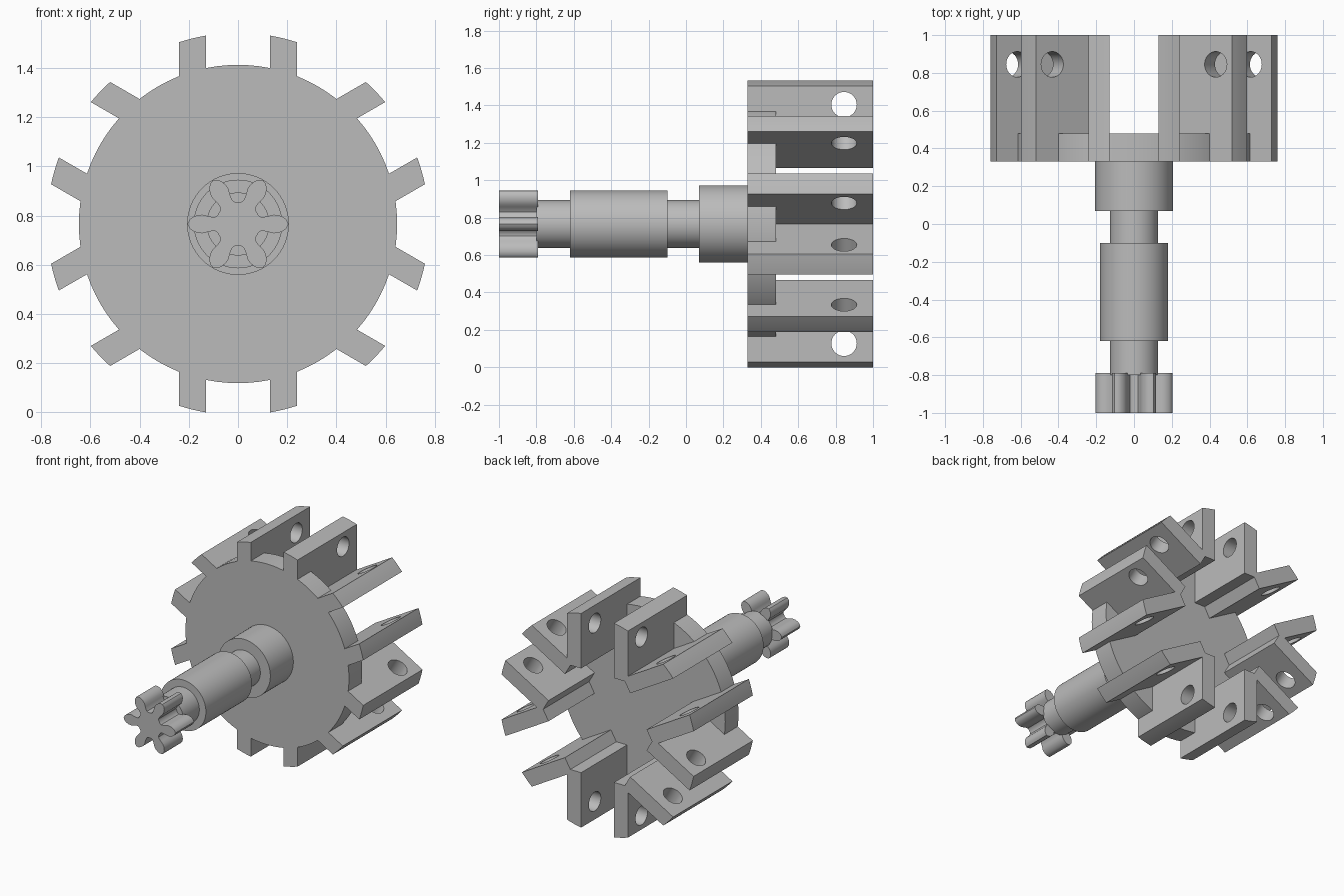
import bpy, bmesh
from math import sin, cos, pi, radians, atan2, hypot
from mathutils import Matrix, Vector

AXIS_Z = 0.766      # height of the main axis
RIM = 0.777         # outer radius of the arms
FRONT = 0.33        # front face of the wheel

cube = bpy.data.objects.get("Cube")
if cube:
    bpy.data.objects.remove(cube, do_unlink=True)

grey = bpy.data.materials.new("plain grey")
grey.use_nodes = True
grey.diffuse_color = (0.5, 0.5, 0.5, 1)
grey.node_tree.nodes["Principled BSDF"].inputs["Base Color"].default_value = (0.5, 0.5, 0.5, 1)


def finish(name, bm):
    """Turn a bmesh into an object standing on the main axis."""
    bmesh.ops.recalc_face_normals(bm, faces=bm.faces)
    mesh = bpy.data.meshes.new(name)
    bm.to_mesh(mesh)
    bm.free()
    mesh.materials.append(grey)
    obj = bpy.data.objects.new(name, mesh)
    obj.location.z = AXIS_Z
    bpy.context.collection.objects.link(obj)
    return obj


def prism(bm, outline, y0, y1):
    """Extrude an outline in the x-z plane along y."""
    face = bm.faces.new([bm.verts.new((x, y0, z)) for x, z in outline])
    ext = bmesh.ops.extrude_face_region(bm, geom=[face])
    moved = [v for v in ext["geom"] if isinstance(v, bmesh.types.BMVert)]
    bmesh.ops.translate(bm, vec=(0, y1 - y0, 0), verts=moved)


def turn(points, angle):
    c, s = cos(angle), sin(angle)
    return [(x * c - z * s, x * s + z * c) for x, z in points]


def circle(radius, count):
    return [(radius * cos(2 * pi * i / count), radius * sin(2 * pi * i / count))
            for i in range(count)]


def boolean(target, tool, operation):
    mod = target.modifiers.new(operation.lower(), "BOOLEAN")
    mod.operation = operation
    mod.solver = "EXACT"
    mod.object = tool
    bpy.context.view_layer.objects.active = target
    bpy.ops.object.modifier_apply(modifier=mod.name)
    bpy.data.objects.remove(tool, do_unlink=True)


def smooth(obj):
    bpy.ops.object.select_all(action="DESELECT")
    obj.select_set(True)
    bpy.context.view_layer.objects.active = obj
    bpy.ops.object.shade_smooth_by_angle(angle=radians(30))


# Wheel disc
bm = bmesh.new()
prism(bm, circle(0.647, 96), FRONT, 0.48)
wheel = finish("slotted_wheel", bm)

# V brackets: two plates meeting at 60 degrees, with curved tips
near, far, start = 0.13, 0.24, 0.373
tip_in = (RIM ** 2 - near ** 2) ** 0.5
tip_out = (RIM ** 2 - far ** 2) ** 0.5
a0, a1 = atan2(near, tip_in), atan2(far, tip_out)
tip = [(RIM * cos(a0 + (a1 - a0) * i / 4), RIM * sin(a0 + (a1 - a0) * i / 4))
       for i in range(5)]
plate = [(start, near)] + tip
half = turn([(s, -o) for s, o in plate], pi / 6)
notch = (start / cos(pi / 6), 0)
crotch = (far * 2, 0)
# the notch lies where the square plate ends cross the line of symmetry
bracket = [notch] + half + [crotch] + [(u, -v) for u, v in reversed(half)]
bm = bmesh.new()
for k in range(6):
    prism(bm, turn(bracket, k * pi / 3), FRONT, 1.0)
boolean(wheel, finish("brackets", bm), "UNION")

# Pin holes through each pair of plates
bm = bmesh.new()
for k in range(6):
    angle = pi / 6 + k * pi / 3
    place = (Matrix.Rotation(-angle, 4, "Y")
             @ Matrix.Translation(Vector((0.638, 0.845, 0))))
    bmesh.ops.create_cone(bm, cap_ends=True, segments=32, radius1=0.068,
                          radius2=0.068, depth=0.53, matrix=place)
boolean(wheel, finish("pin_holes", bm), "DIFFERENCE")
smooth(wheel)

# Stepped shaft, turned around the main axis
steps = [(0.128, -0.80, -0.62), (0.18, -0.62, -0.10),
         (0.128, -0.10, 0.07), (0.207, 0.07, FRONT)]
profile = [(0, steps[0][1])]
for radius, y0, y1 in steps:
    profile += [(radius, y0), (radius, y1)]
profile.append((0, FRONT))
bm = bmesh.new()
verts = [bm.verts.new((r, y, 0)) for r, y in profile]
edges = [bm.edges.new(pair) for pair in zip(verts, verts[1:])]
bmesh.ops.spin(bm, geom=verts + edges, cent=(0, 0, 0), axis=(0, 1, 0),
               angle=2 * pi, steps=64, use_merge=True)
bmesh.ops.remove_doubles(bm, verts=bm.verts, dist=0.0001)
smooth(finish("stepped_shaft", bm))

# Six-toothed pinion with rounded teeth
flank = [(0.083, 0.035), (0.092, 0.029), (0.108, 0.029), (0.125, 0.033),
         (0.145, 0.038), (0.165, 0.036), (0.185, 0.028), (0.198, 0.016)]
valley = (0.09 * cos(pi / 6), -0.09 * sin(pi / 6))
tooth = ([valley] + [(r, -w) for r, w in flank] + [(0.205, 0)]
         + list(reversed(flank)))
outline = []
for k in range(6):
    outline += turn(tooth, k * pi / 3)
bm = bmesh.new()
prism(bm, outline, -1.0, -0.79)
smooth(finish("pinion", bm))
